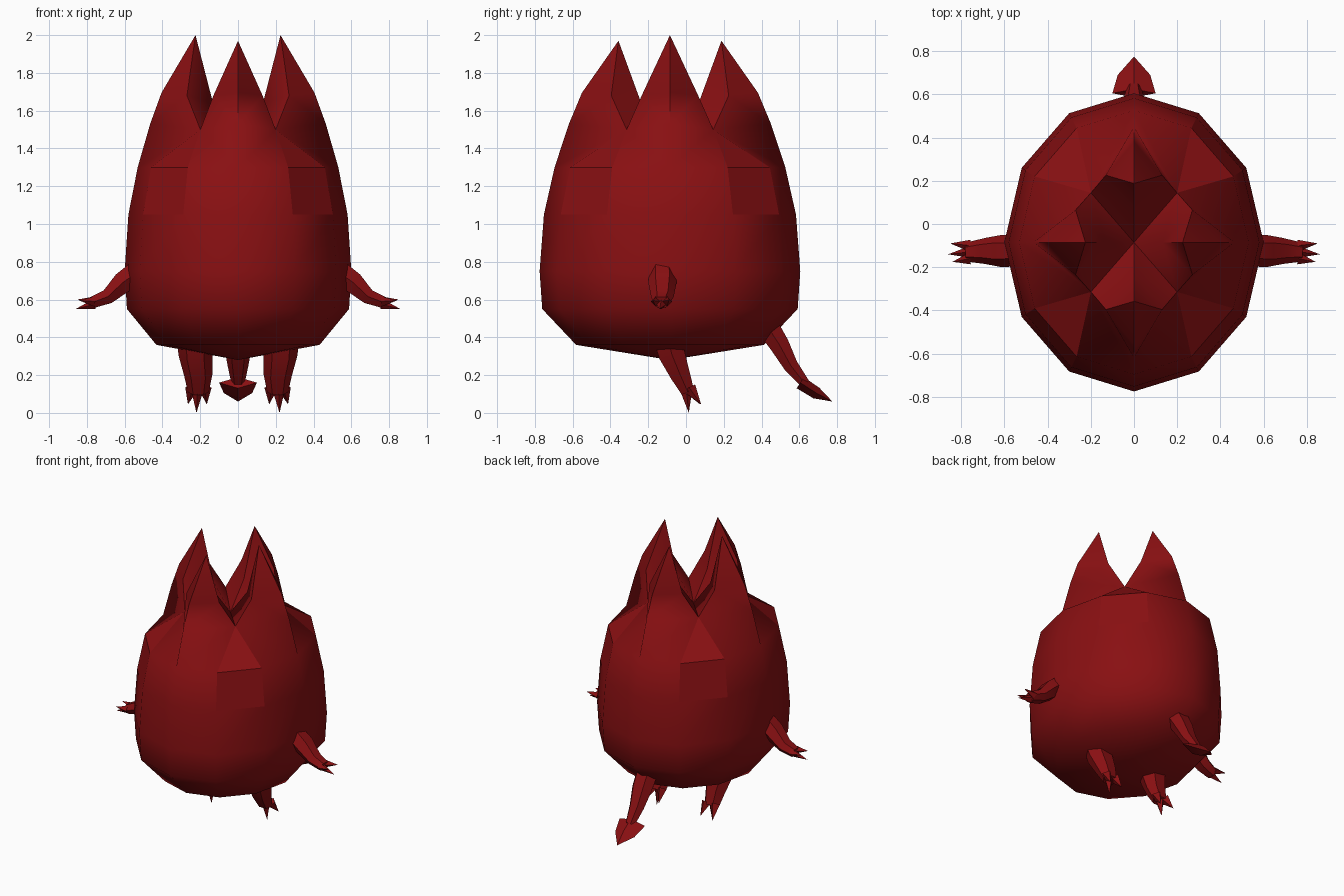
import bpy, bmesh, math
from mathutils import Vector

cube = bpy.data.objects.get("Cube")
if cube:
    bpy.data.objects.remove(cube, do_unlink=True)

red = bpy.data.materials.new("dark_red")
red.use_nodes = True
colour = (0.25, 0.005, 0.006, 1)
red.diffuse_color = colour
red.node_tree.nodes["Principled BSDF"].inputs["Base Color"].default_value = colour


def finish(name, bm, angle):
    """Turn a bmesh into a smooth shaded red object."""
    bmesh.ops.recalc_face_normals(bm, faces=bm.faces)
    mesh = bpy.data.meshes.new(name)
    bm.to_mesh(mesh)
    bm.free()
    mesh.materials.append(red)
    obj = bpy.data.objects.new(name, mesh)
    bpy.context.collection.objects.link(obj)
    bpy.ops.object.select_all(action='DESELECT')
    obj.select_set(True)
    bpy.context.view_layer.objects.active = obj
    bpy.ops.object.shade_smooth_by_angle(angle=math.radians(angle))
    return obj


def loft(bm, path, side, sides=6):
    """Closed tube through (centre, half width along side, half depth)."""
    side = Vector(side)
    pts = [Vector(p[0]) for p in path]
    rings = []
    for i, (_, w, d) in enumerate(path):
        along = (pts[min(i + 1, len(pts) - 1)] - pts[max(i - 1, 0)]).normalized()
        u = (side - along * side.dot(along)).normalized()
        v = along.cross(u)
        if w == 0:
            rings.append([bm.verts.new(pts[i])])
            continue
        angles = [math.tau * k / sides for k in range(sides)]
        rings.append([bm.verts.new(pts[i] + u * w * math.cos(a) + v * d * math.sin(a))
                      for a in angles])
    for a, b in zip(rings, rings[1:]):
        for k in range(sides):
            n = (k + 1) % sides
            bm.faces.new([a[k], a[n], b[0]] if len(b) == 1 else [a[k], a[n], b[n], b[k]])
    for ring in (rings[0], rings[-1]):
        if len(ring) > 2:
            bm.faces.new(ring)


def limb(name, path, side, claws, base):
    """Tapered limb with three pointed claws, made on both sides."""
    for label, s in (("left_", 1), ("right_", -1)):
        def flip(p):
            return (p[0] * s, p[1], p[2])
        bm = bmesh.new()
        loft(bm, [(flip(p), w, d) for p, w, d in path], flip(side))
        for root, tip in claws:
            loft(bm, [(flip(root), base, base), (flip(tip), 0, 0)], flip(side), 4)
        finish(label + name, bm, 40)


# Body: stacked twelve sided rings, split into four pointed lobes on top
bm = bmesh.new()


def at(r, deg, z):
    a = math.radians(deg)
    return bm.verts.new((0.6 * r * math.cos(a), -0.085 + 0.69 * r * math.sin(a), z))


profile = [(0.72, 0.36), (0.98, 0.55), (1.0, 0.75), (0.967, 1.05), (0.885, 1.3)]
rings = [[at(r, 30 * k, z) for k in range(12)] for r, z in profile]
bottom = at(0, 0, 0.28)
flat_faces = []
for k in range(12):
    n = (k + 1) % 12
    bm.faces.new((bottom, rings[0][n], rings[0][k]))
    for low, high in zip(rings, rings[1:]):
        face = bm.faces.new((low[k], low[n], high[n], high[k]))
        if high is rings[-1] and k % 3 == 1:
            flat_faces.append(face)

rim = rings[-1]
centre = at(0, 0, 1.46)
valleys = [at(0.47, 45 + 90 * i, 1.5) for i in range(4)]
for i in range(4):
    a = 90 * i
    mid = rim[3 * i]
    lower = at(0.775, a, 1.53)
    upper = at(0.675, a, 1.695)
    inner = at(0.22, a, 1.64)
    tip = at(0.375, a, 2.0) if i % 2 == 0 else at(0.395, a, 1.97)
    for s in (1, -1):
        corner = rim[(3 * i + s) % 12]
        valley = valleys[i if s == 1 else i - 1]
        flank = at(0.5, a + 25.7 * s, 1.68)
        bm.faces.new((mid, corner, valley, lower))
        bm.faces.new((lower, valley, flank, upper))
        bm.faces.new((upper, flank, tip))
        bm.faces.new((flank, inner, tip))
        bm.faces.new((valley, centre, inner, flank))
    # Sloping notch between neighbouring lobes
    flat_faces.append(bm.faces.new((rim[3 * i + 1], rim[(3 * i + 2) % 12], valleys[i])))
for face in flat_faces:
    for edge in face.edges:
        edge.smooth = False
finish("body", bm, 65)

# Arms with clawed hands
limb("arm",
     [((0.54, -0.125, 0.74), 0.07, 0.07), ((0.61, -0.125, 0.69), 0.075, 0.065),
      ((0.69, -0.125, 0.615), 0.06, 0.045), ((0.77, -0.13, 0.585), 0.045, 0.035)],
     (0, 1, 0),
     [((0.76, -0.1, 0.59), (0.85, -0.09, 0.6)),
      ((0.76, -0.13, 0.575), (0.86, -0.14, 0.55)),
      ((0.76, -0.16, 0.59), (0.84, -0.175, 0.595))], 0.027)

# Legs leaning back with clawed feet
limb("leg",
     [((0.225, -0.1, 0.4), 0.1, 0.085), ((0.225, -0.075, 0.31), 0.09, 0.08),
      ((0.21, -0.03, 0.2), 0.075, 0.06), ((0.21, 0.01, 0.11), 0.055, 0.04)],
     (1, 0, 0),
     [((0.215, 0.0, 0.13), (0.22, 0.015, 0.0)),
      ((0.175, 0.02, 0.13), (0.165, 0.075, 0.045)),
      ((0.245, 0.02, 0.13), (0.265, 0.08, 0.045))], 0.035)

# Tail
bm = bmesh.new()
loft(bm, [((0, 0.43, 0.46), 0.08, 0.07), ((0, 0.495, 0.36), 0.075, 0.06),
          ((0, 0.555, 0.25), 0.055, 0.045), ((0, 0.63, 0.155), 0.035, 0.03)], (1, 0, 0))
finish("tail", bm, 40)

# Spade shaped tail tip
bm = bmesh.new()
loft(bm, [((0, 0.605, 0.16), 0.1, 0.035), ((0, 0.69, 0.105), 0.075, 0.032),
          ((0, 0.775, 0.06), 0, 0)], (1, 0, 0), 4)
finish("tail_tip", bm, 40)
